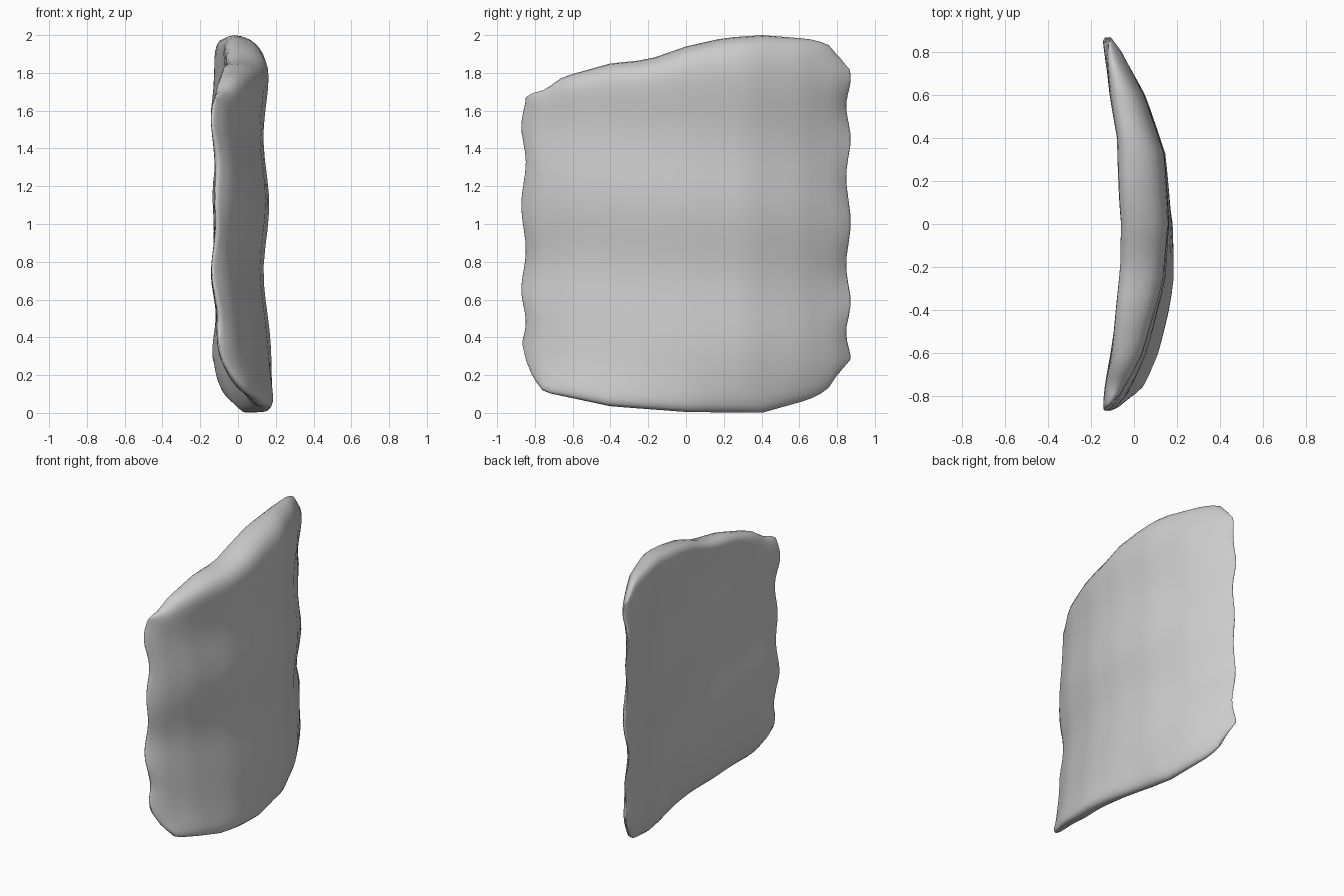
import bpy, bmesh, math

if "Cube" in bpy.data.objects:
    bpy.data.objects.remove(bpy.data.objects["Cube"])

# Profile curves as (y, value)
FRONT = [(-.87, -.09), (-.8, -.04), (-.6, .045), (-.27, .13), (0, .15), (.32, .13), (.6, .035), (.8, -.07), (.87, -.12)]
BACK = [(-.87, -.15), (-.6, -.10), (-.4, -.07), (-.18, -.035), (0, -.025), (.4, -.055), (.6, -.1), (.87, -.145)]
BOTTOM = [(-.87, .46), (-.845, .28), (-.82, .19), (-.75, .11), (-.4, .035), (0, .005), (.4, 0), (.65, .07), (.75, .12), (.81, .21), (.87, .3)]
TOP = [(-.87, 1.66), (-.83, 1.69), (-.75, 1.71), (-.65, 1.78), (-.4, 1.85), (-.2, 1.87), (0, 1.94), (.2, 1.985),
       (.4, 2.0), (.65, 1.98), (.75, 1.955), (.83, 1.87), (.87, 1.8)]


def sample(curve, y):
    for (a, p), (b, q) in zip(curve, curve[1:]):
        if y <= b:
            return p + (q - p) * max(0, (y - a) / (b - a))
    return curve[-1][1]


def surface_point(u, v, side):
    y = .86 * u
    lo, hi = sample(BOTTOM, y), sample(TOP, y)
    z = lo + (hi - lo) * (v + 1) / 2
    f, b = sample(FRONT, y), sample(BACK, y)
    mid_span = 1 - u * u
    # horizontal ripples on both faces
    f += .015 * math.cos(2 * math.pi * (z - 1.1 + .08 * y) / .72)
    b += .008 * math.sin(9 * z + 3 * y)
    # upper back swells outwards
    b -= .045 * max(0, v) ** 5 * mid_span
    # rounded rim
    rim = math.sqrt(max(0, (1 - abs(u) ** 14) * (1 - abs(v) ** (22 if v > 0 else 14))))
    x = (f + b) / 2 + side * rim * (f - b) / 2
    # upper rim leans back, lower rim twists forward at the front corner
    if v > 0:
        x -= .03 * v ** 16 * mid_span
    else:
        x += .03 * v ** 4 * mid_span
    x += .2 * max(0, .25 - .75 * u) * max(0, 1 - z / .5) ** 2
    # scalloped ends
    y += .012 * abs(u) ** 10 * math.sin(19 * z + 2 * math.sin(3 * z) + (1 if u > 0 else 3))
    x += .01 * abs(u) ** 10 * math.sin(15 * z)
    return x, y, z


# Curved slab: two facing grids welded along the rim
N = 32
steps = [math.sin(math.pi / 2 * (2 * i / N - 1)) for i in range(N + 1)]
bm = bmesh.new()
for side in (1, -1):
    g = [[bm.verts.new(surface_point(u, v, side)) for v in steps] for u in steps]
    for i in range(N):
        for j in range(N):
            quad = [g[i][j], g[i + 1][j], g[i + 1][j + 1], g[i][j + 1]]
            bm.faces.new(quad if side > 0 else quad[::-1])
bmesh.ops.remove_doubles(bm, verts=bm.verts, dist=.0005)
bmesh.ops.recalc_face_normals(bm, faces=bm.faces)
mesh = bpy.data.meshes.new("curved_slab")
bm.to_mesh(mesh)
bm.free()
slab = bpy.data.objects.new("curved_slab", mesh)
bpy.context.collection.objects.link(slab)
for p in mesh.polygons:
    p.use_smooth = True
